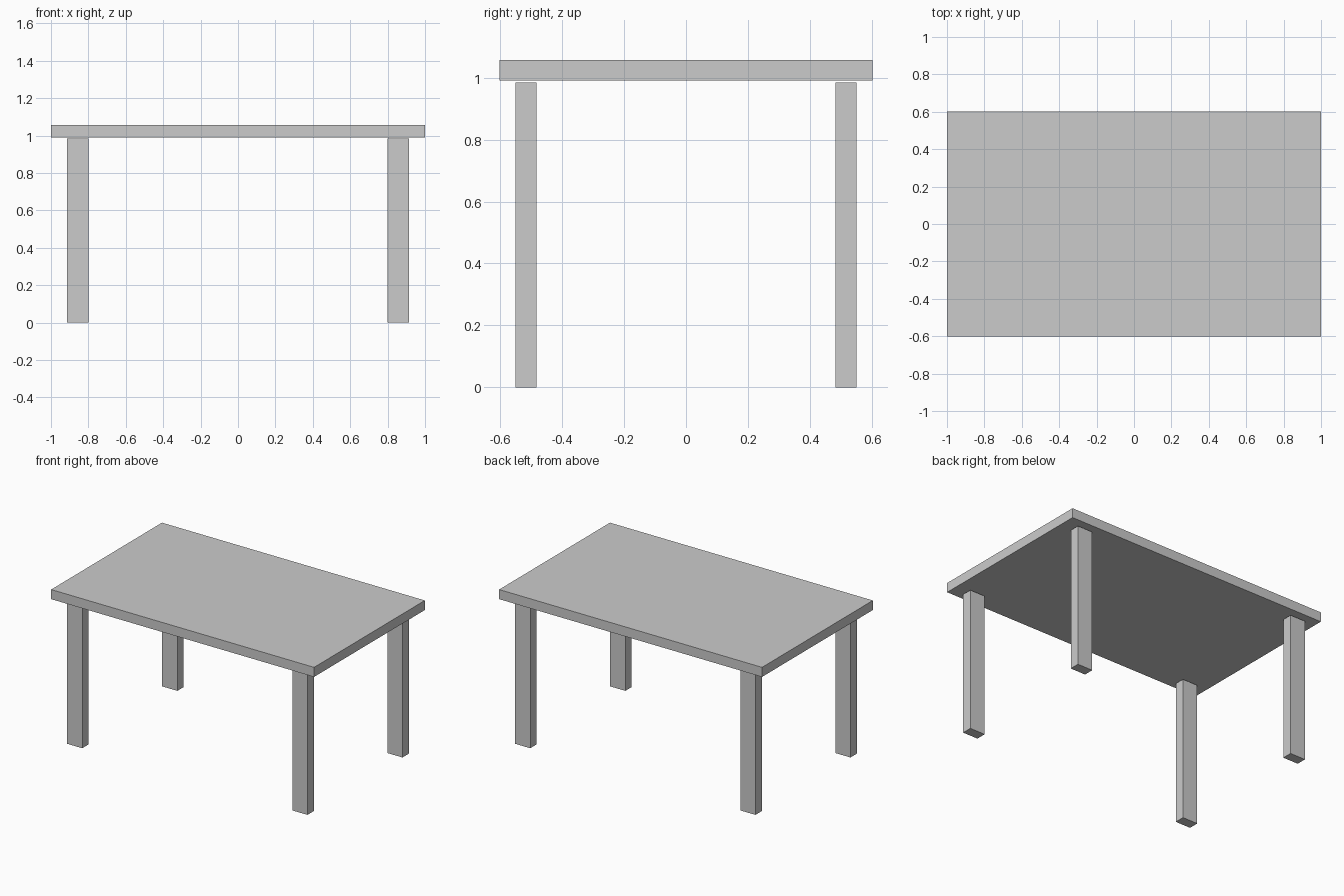
import bpy

if "Cube" in bpy.data.objects:
    bpy.data.objects.remove(bpy.data.objects["Cube"])


def box(name, x, y, z):
    """Box from (min, max) ranges on each axis."""
    bpy.ops.mesh.primitive_cube_add(size=1, location=[(a + b) / 2 for a, b in (x, y, z)])
    obj = bpy.context.object
    obj.name = name
    obj.scale = [b - a for a, b in (x, y, z)]
    bpy.ops.object.transform_apply(location=False, rotation=False, scale=True)
    return obj


# Table top, resting a hair above the legs
box("table_top", (-1, 1), (-0.602, 0.602), (0.991, 1.057))

# Four rectangular legs, set in from the corners
for side, sx in (("left", -1), ("right", 1)):
    for end, sy in (("front", -1), ("back", 1)):
        box(f"{end}_{side}_leg",
            sorted((sx * 0.799, sx * 0.914)),
            sorted((sy * 0.482, sy * 0.551)),
            (0, 0.985))
